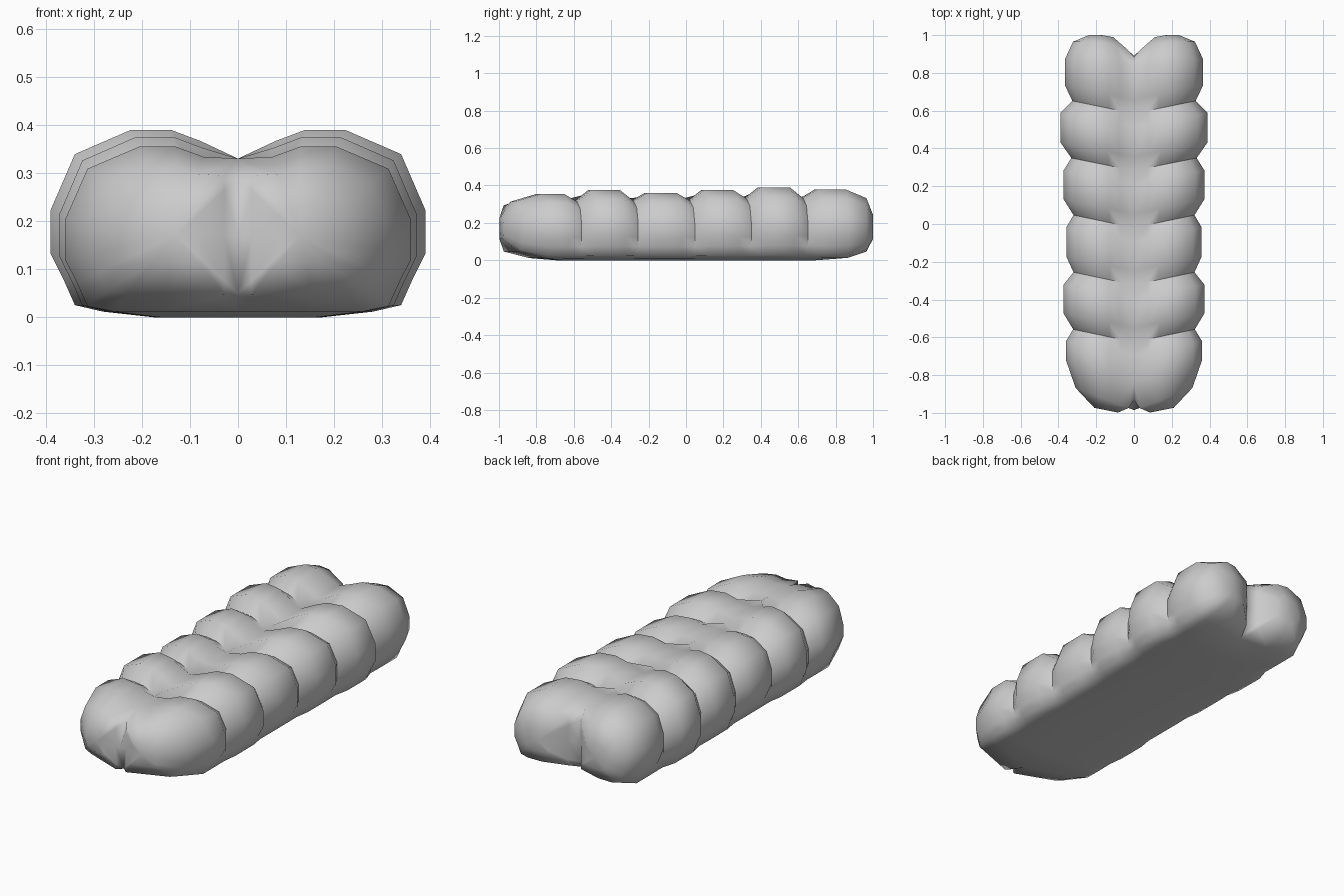
import bpy
import bmesh

cube = bpy.data.objects.get("Cube")
if cube:
    bpy.data.objects.remove(cube, do_unlink=True)

# Single flat colour
grey = bpy.data.materials.new("plain_grey")
grey.use_nodes = True
colour = (0.6, 0.6, 0.6, 1)
grey.diffuse_color = colour
grey.node_tree.nodes["Principled BSDF"].inputs["Base Color"].default_value = colour

# Half cross-section as fractions of width and height, from top groove to underside
PROFILE = [(0, .88), (.2, .94), (.36, 1), (.57, 1), (.87, .87), (1, .57),
           (1, .34), (.93, .2), (.87, .065), (.72, .03), (.45, 0), (0, 0)]
GROOVE_Z = .33


def section(width, height, valley=False):
    """Half cross-section; a valley is pinched in on its upper and outer sides."""
    points = []
    for u, v in PROFILE:
        x, z = u * width, v * height
        if u == 0 and v > 0:
            z = GROOVE_Z
        elif valley:
            pinch = .2 * min(1, max(0, (z - .02) / .1))
            x -= pinch * max(0, x - .17)
            z -= pinch * max(0, z - .15)
        points.append((x, z))
    return points


bm = bmesh.new()


def bridge(a, b, closed=False):
    count = len(a)
    for i in range(count if closed else count - 1):
        j = (i + 1) % count
        bm.faces.new((a[i], a[j], b[j], b[i]))


def body_ring(y, width, height, valley=False):
    """Ring swept forward at the middle to give the plaited chevron."""
    return [bm.verts.new((x, y - .075 * (1 - x / width), z))
            for x, z in section(width, height, valley)]


def lobe_start(width, height, depth):
    """Ring at the base of an end lobe."""
    return [bm.verts.new((x, depth(x), max(z, .012)))
            for x, z in section(width, height)]


def round_end(ring, seam, centre_x, layers):
    """Close an end lobe with rings shrinking to a pole."""
    ring = ring + [bm.verts.new((0, y, z)) for y, z in seam]
    base = [v.co.copy() for v in ring]
    cz = .17
    for scale, depth in layers:
        new = []
        for p in base:
            x = centre_x + (p.x - centre_x) * scale
            new.append(bm.verts.new((x, depth(x), cz + (p.z - cz) * scale)))
        bridge(ring, new, True)
        ring = new
    pole = bm.verts.new((centre_x, layers[-1][1](centre_x), cz))
    for i, v in enumerate(ring):
        bm.faces.new((v, ring[(i + 1) % len(ring)], pole))


# Rounded front lobes
front = lobe_start(.36, .355, lambda x: -.84 + .33 * x)
round_end(front, [(-.95, .05), (-.985, .17), (-.93, .29)], .13,
          [(.78, lambda x: -.985 + .38 * x),
           (.35, lambda x: -1.015 + .2 * x)])

# Four plaited lobes between the ends: width, height
lobes = [(.36, .355), (.372, .375), (.358, .36), (.372, .375), (.39, .39), (.366, .378)]
rings = [front, body_ring(-.62, *lobes[0])]
valleys = []
for i in range(1, len(lobes)):
    y = -.55 + .3025 * (i - 1)
    low = min(lobes[i - 1], lobes[i])
    valley = body_ring(y, *low, valley=True)
    valleys.append(valley)
    rings += [valley, body_ring(y + .075, *lobes[i])]
    if i < len(lobes) - 1:
        rings.append(body_ring(y + .23, *lobes[i]))

# Forked back lobes
back = lobe_start(.366, .378, lambda x: .835 + .1 * x)
rings.append(back)
round_end(back, [(.87, .05), (.89, .17), (.885, .28)], .17,
          [(.78, lambda x: .965 - .05 * max(0, 1 - x / .17)),
           (.35, lambda x: 1 - .03 * max(0, 1 - x / .17))])

for a, b in zip(rings, rings[1:]):
    bridge(a, b)

# Soft surface with crisp creases between lobes
bmesh.ops.recalc_face_normals(bm, faces=bm.faces)
for face in bm.faces:
    face.smooth = True
for valley in valleys:
    for a, b in zip(valley[1:7], valley[2:8]):
        bm.edges.get((a, b)).smooth = False

mesh = bpy.data.meshes.new("plaited_loaf")
bm.to_mesh(mesh)
bm.free()
mesh.materials.append(grey)
loaf = bpy.data.objects.new("plaited_loaf", mesh)
bpy.context.collection.objects.link(loaf)
mirror = loaf.modifiers.new("mirror_halves", "MIRROR")
mirror.use_clip = True
mirror.merge_threshold = .002
